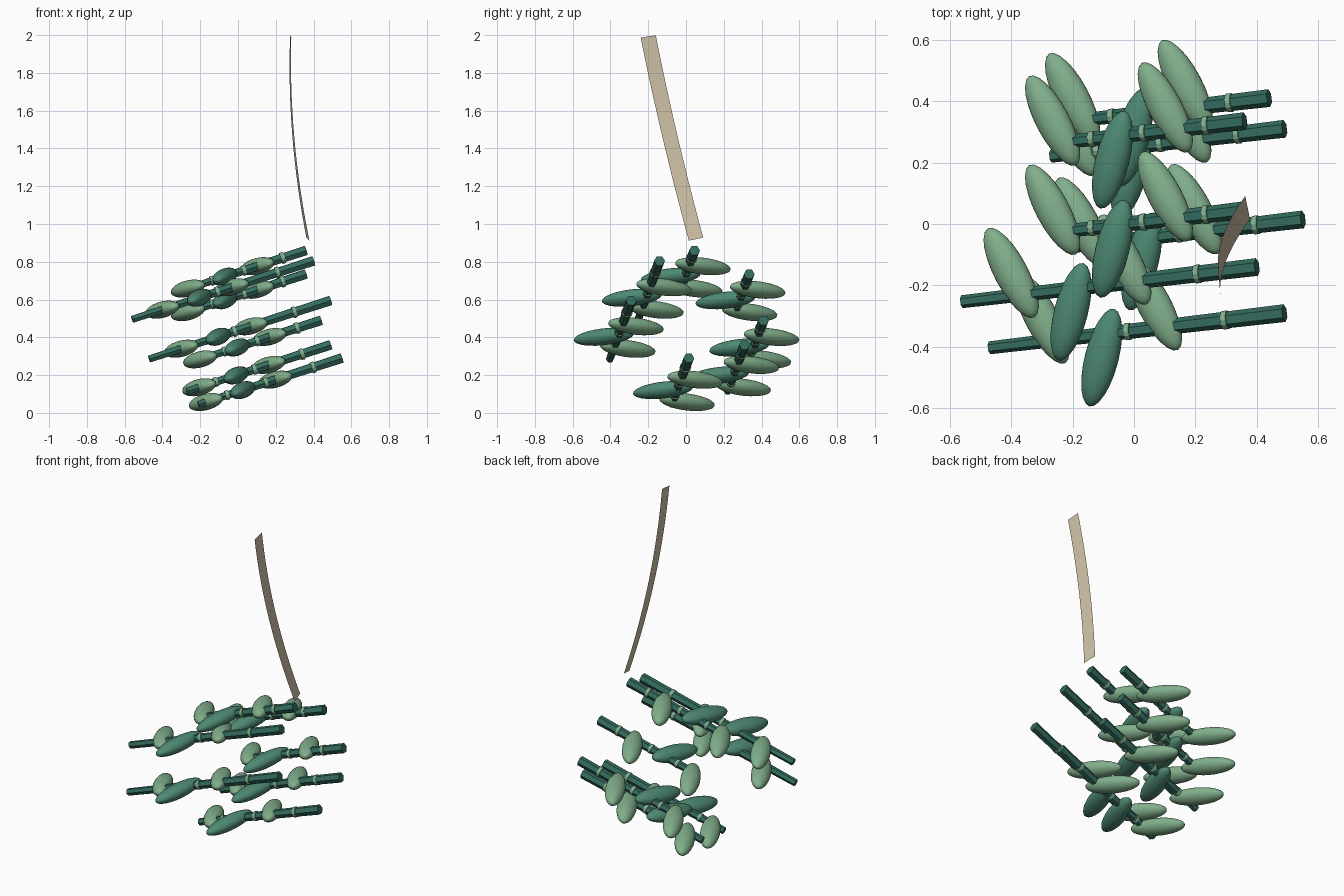
import bpy, bmesh
from math import radians
from mathutils import Vector, Matrix

if "Cube" in bpy.data.objects:
    bpy.data.objects.remove(bpy.data.objects["Cube"])


def material(name, rgb):
    m = bpy.data.materials.new(name)
    m.diffuse_color = (*rgb, 1)
    m.use_nodes = True
    m.node_tree.nodes["Principled BSDF"].inputs["Base Color"].default_value = m.diffuse_color
    return m


STALK = material("stalk_green", (0.035, 0.15, 0.115))
LIGHT = material("pale_green", (0.22, 0.43, 0.26))
DARK = material("deep_green", (0.075, 0.25, 0.17))
TAN = material("strap_tan", (0.62, 0.53, 0.38))


def make(name, bm, mat, smooth=False):
    me = bpy.data.meshes.new(name)
    for f in bm.faces:
        f.smooth = smooth
    bm.to_mesh(me)
    bm.free()
    me.materials.append(mat)
    ob = bpy.data.objects.new(name, me)
    bpy.context.collection.objects.link(ob)
    return ob


# All stalks share one direction
AXIS = Vector((0.96, 0.113, 0.31)).normalized()
SIDE = Vector((0, 0, 1)).cross(AXIS).normalized()
UP = AXIS.cross(SIDE)
FRAME = Matrix((AXIS, SIDE, UP)).transposed().to_4x4()
ALONG = FRAME @ Matrix.Rotation(radians(90), 4, 'Y')


def cylinder(name, center, r_low, r_high, length, sides, mat, smooth=False):
    bm = bmesh.new()
    bmesh.ops.create_cone(bm, cap_ends=True, segments=sides, radius1=r_low,
                          radius2=r_high, depth=length,
                          matrix=Matrix.Translation(center) @ ALONG)
    return make(name, bm, mat, smooth)


def leaf(name, center, side, mat):
    m = (Matrix.Translation(center) @ FRAME
         @ Matrix.Rotation(radians(22 * side), 4, 'Z')
         @ Matrix.Diagonal((0.056, 0.165, 0.043, 1)))
    bm = bmesh.new()
    bmesh.ops.create_uvsphere(bm, u_segments=24, v_segments=14, radius=1, matrix=m)
    return make(name, bm, mat, True)


# Stalks: right-hand end, x of the left end, x of the last leaf
stalks = [
    ((0.40, -0.14, 0.805), -0.56, -0.40),
    ((0.36, 0.045, 0.86), -0.26, -0.265),
    ((0.36, 0.335, 0.735), -0.26, -0.265),
    ((0.44, 0.41, 0.49), -0.20, -0.20),
    ((0.49, 0.31, 0.36), -0.27, -0.205),
    ((0.55, 0.015, 0.29), -0.21, -0.17),
    ((0.49, -0.29, 0.595), -0.47, -0.30),
]
for i, (end, x_left, x_leaf) in enumerate(stalks, 1):
    end = Vector(end)

    def at(x):
        return end + AXIS * ((x - end.x) / AXIS.x)

    span = end.x - x_left
    cylinder(f"stalk_{i}", at(x_left + span / 2), 0.021, 0.029,
             span / AXIS.x, 6, STALK)
    # Node rings
    for j, t in enumerate((0.2, 0.53, 0.8), 1):
        r = 0.032 - 0.008 * t
        cylinder(f"node_ring_{i}_{j}", at(end.x - span * t), r, r, 0.018, 12, LIGHT)
    # Alternating leaves
    for j, (dx, side, mat) in enumerate(((0, 1, LIGHT), (0.195, -1, DARK),
                                         (0.367, 1, LIGHT)), 1):
        leaf(f"leaf_{i}_{j}", at(x_leaf + dx) + Vector((0, 0.075 * side, 0)), side, mat)

# Hanging strap: thin curved strip
lo, mid, hi = (Vector(p) for p in ((0.37, 0.053, 0.92), (0.262, -0.094, 1.46),
                                   (0.279, -0.20, 1.993)))
w0, w1 = Vector((-0.008, 0.038, 0.008)), Vector((-0.003, 0.04, 0.006))
bm = bmesh.new()
prev = None
for k in range(17):
    t = k / 16
    c = lo * (1 - t) ** 2 + mid * 2 * t * (1 - t) + hi * t * t
    w = w0.lerp(w1, t)
    row = (bm.verts.new(c - w), bm.verts.new(c + w))
    if prev:
        bm.faces.new((prev[0], prev[1], row[1], row[0]))
    prev = row
make("hanging_strap", bm, TAN, True)
